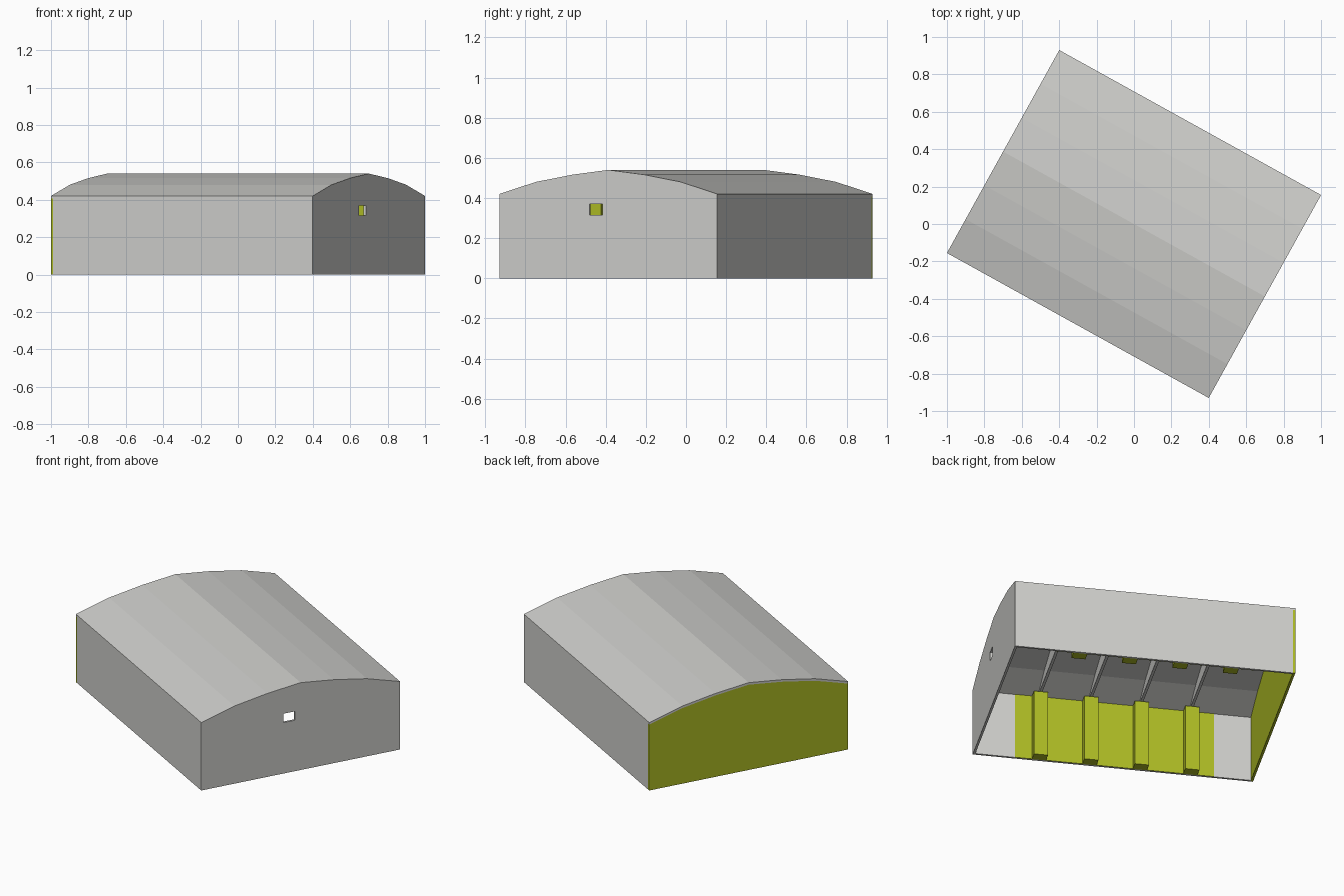
import bpy, bmesh, math
from mathutils import Matrix

if "Cube" in bpy.data.objects:
    bpy.data.objects.remove(bpy.data.objects["Cube"], do_unlink=True)

TURN = Matrix.Rotation(-math.atan2(0.775, 1.4), 4, 'Z')   # whole building is turned on its plot
L, W, T = 0.80, 0.62, 0.013                                # half length, half width, wall thickness
EAVE = 0.42
RISE = [0.0, 0.06, 0.096, 0.12, 0.096, 0.06, 0.0]          # arched roof, six equal spans


def material(name, rgb):
    m = bpy.data.materials.new(name)
    m.use_nodes = True
    m.diffuse_color = (*rgb, 1)
    m.node_tree.nodes["Principled BSDF"].inputs["Base Color"].default_value = (*rgb, 1)
    return m


GREY = material("light_grey", (0.62, 0.62, 0.60))
OLIVE = material("olive_yellow", (0.42, 0.50, 0.018))


def arch(half, drop=0.0):
    """Roof line points from one eave to the other."""
    pts = []
    for i, r in enumerate(RISE):
        pts.append((half * (i / 3 - 1), EAVE + r - drop))
    return pts


def prism(name, profile, x0, x1, mat):
    """Extrude a (y, z) profile along the building."""
    bm = bmesh.new()
    face = bm.faces.new([bm.verts.new((x0, y, z)) for y, z in profile])
    new = bmesh.ops.extrude_face_region(bm, geom=[face])["geom"]
    verts = [g for g in new if isinstance(g, bmesh.types.BMVert)]
    bmesh.ops.translate(bm, verts=verts, vec=(x1 - x0, 0, 0))
    bmesh.ops.recalc_face_normals(bm, faces=bm.faces[:])
    mesh = bpy.data.meshes.new(name)
    bm.to_mesh(mesh)
    bm.free()
    mesh.materials.append(mat)
    ob = bpy.data.objects.new(name, mesh)
    bpy.context.collection.objects.link(ob)
    ob.matrix_world = TURN
    return ob


def box(name, x0, x1, y0, y1, z0, z1, mat):
    return prism(name, [(y0, z0), (y1, z0), (y1, z1), (y0, z1)], x0, x1, mat)


# Roof shell
prism("roof", arch(W) + arch(W, T)[::-1], -L, L, GREY)

# Door closing the whole open end, just under the roof
prism("end_door", [(-W, 0)] + arch(W, T) + [(W, 0)], -L, -L + 0.014, OLIVE)

# Rear gable wall with a small window opening
gable = prism("gable_wall", [(-W, 0)] + arch(W, T) + [(W, 0)], L - T, L, GREY)
cutter = box("window_cutter", L - 0.1, L + 0.1, -0.108, -0.034, 0.315, 0.37, GREY)
cutter.hide_render = True
cut = gable.modifiers.new("window", 'BOOLEAN')
cut.operation, cut.object, cut.solver = 'DIFFERENCE', cutter, 'EXACT'
bpy.context.view_layer.update()
graph = bpy.context.evaluated_depsgraph_get()
cut_mesh = bpy.data.meshes.new_from_object(gable.evaluated_get(graph))
gable.modifiers.clear()
gable.data = cut_mesh
bpy.data.objects.remove(cutter, do_unlink=True)

# Side walls, inner panels and pillars
COLUMNS = [-0.44 + 0.288 * i for i in range(4)]
for side, s in (("right", -1), ("left", 1)):
    inner = s * (W - T)
    box(side + "_wall", -L + 0.014, L - T, inner, s * W, 0, EAVE - T, GREY)
    box(side + "_panel", -0.575, 0.56, inner - s * 0.002, inner, 0, EAVE - T, OLIVE)
    for i, x in enumerate(COLUMNS):
        box(f"{side}_pillar_{i + 1}", x - 0.04, x + 0.04, inner - s * 0.06, inner, 0, EAVE - T, OLIVE)

# Thin roof ribs spanning between the pillars
for i, x in enumerate(COLUMNS):
    prism(f"roof_rib_{i + 1}", arch(W - T, T), x - 0.008, x + 0.008, GREY)
